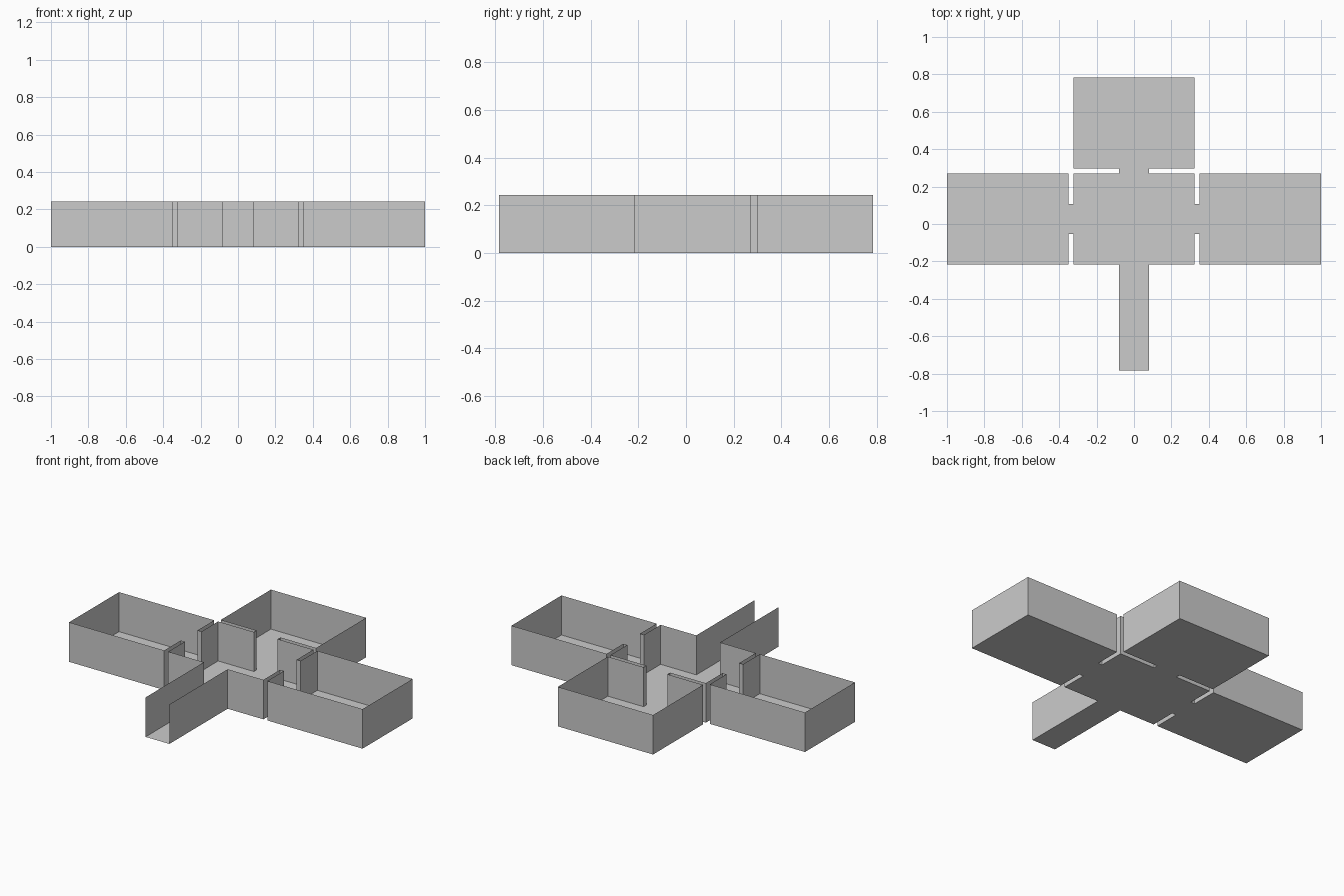
import bpy
import bmesh

cube = bpy.data.objects.get("Cube")
if cube:
    bpy.data.objects.remove(cube, do_unlink=True)

# Plan module: rooms are 24 x 18, passages are 6 wide, walls are 9 high
U = 2 / 74
HEIGHT = 9 * U

grey = bpy.data.materials.new("plain grey")
grey.use_nodes = True
grey.diffuse_color = (0.6, 0.6, 0.6, 1)
grey.node_tree.nodes["Principled BSDF"].inputs["Base Color"].default_value = (0.6, 0.6, 0.6, 1)


def add_object(name, bm):
    mesh = bpy.data.meshes.new(name)
    bm.to_mesh(mesh)
    bm.free()
    mesh.materials.append(grey)
    obj = bpy.data.objects.new(name, mesh)
    bpy.context.collection.objects.link(obj)


def add_floor(name, x0, x1, y0, y1):
    bm = bmesh.new()
    corners = [(x0, y0), (x1, y0), (x1, y1), (x0, y1)]
    bm.faces.new([bm.verts.new((x * U, y * U, 0)) for x, y in corners])
    add_object(name, bm)


def add_walls(name, path):
    """Raise a thin upright sheet along a plan path."""
    bm = bmesh.new()
    verts = [bm.verts.new((x * U, y * U, 0)) for x, y in path]
    edges = [bm.edges.new(pair) for pair in zip(verts, verts[1:])]
    raised = bmesh.ops.extrude_edge_only(bm, edges=edges)["geom"]
    top = [v for v in raised if isinstance(v, bmesh.types.BMVert)]
    bmesh.ops.translate(bm, verts=top, vec=(0, 0, HEIGHT))
    bmesh.ops.recalc_face_normals(bm, faces=bm.faces)
    add_object(name, bm)


# Floors of the rooms, the entrance corridor and the doorways
add_floor("hall_floor", -12, 12, -8, 10)
add_floor("back_room_floor", -12, 12, 11, 29)
add_floor("corridor_floor", -3, 3, -29, -8)
add_floor("back_doorway_floor", -3, 3, 10, 11)

for side, s in (("left", 1), ("right", -1)):
    add_floor(side + "_room_floor", *sorted((s * 13, s * 37)), -8, 10)
    add_floor(side + "_doorway_floor", *sorted((s * 12, s * 13)), -2, 4)

    # Corridor wall, hall front corner and the front half of the side doorway,
    # running on around the side room and back to the hall's rear corner,
    # then through the back doorway and around half of the back room
    path = [(3, -29), (3, -8), (12, -8), (12, -2), (13, -2),
            (13, -8), (37, -8), (37, 10), (13, 10), (13, 4),
            (12, 4), (12, 10), (3, 10), (3, 11), (12, 11),
            (12, 29), (0, 29)]
    add_walls(side + "_walls", [(s * x, y) for x, y in path])
